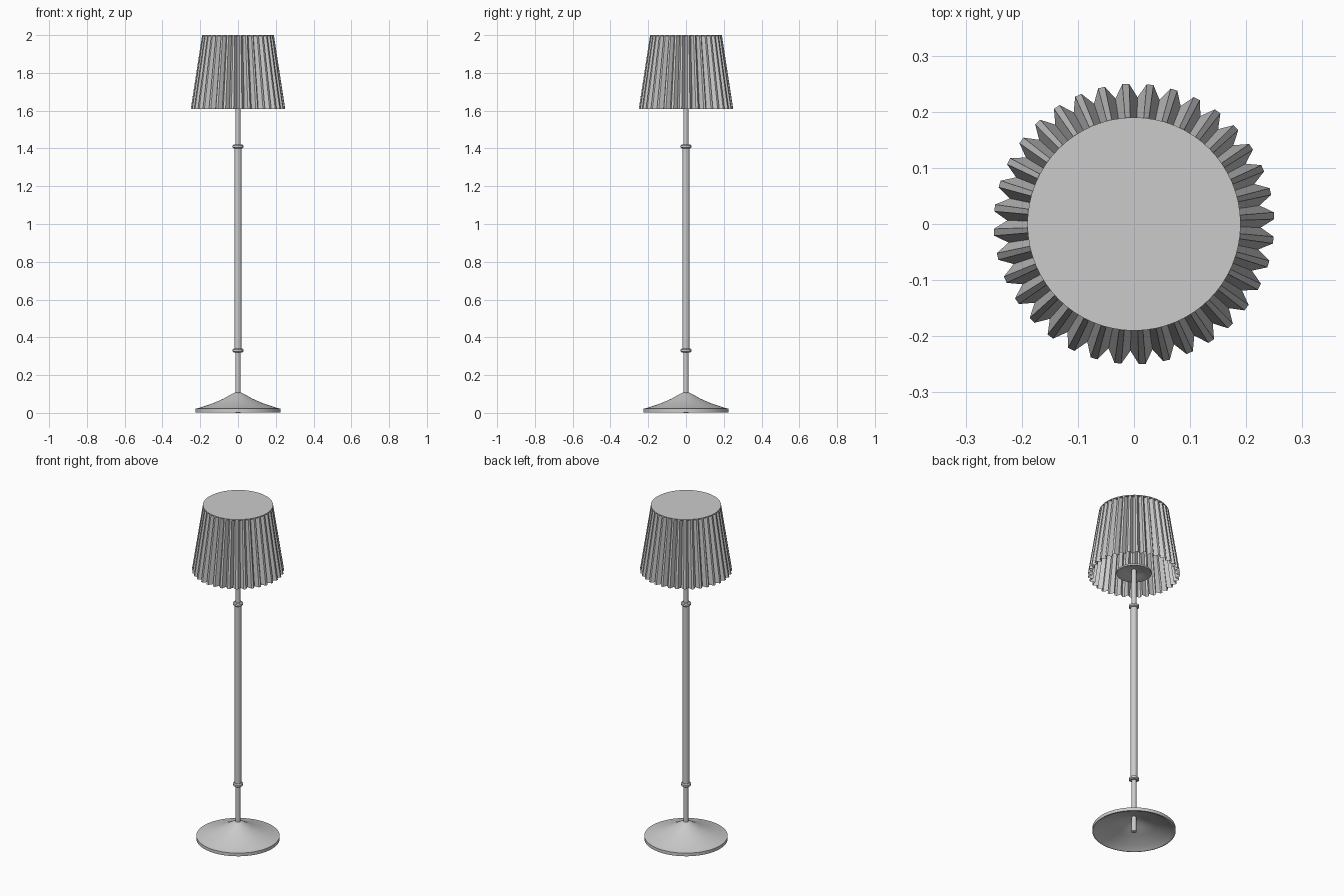
import bpy, bmesh
from math import sin, cos, pi, radians

cube = bpy.data.objects.get("Cube")
if cube:
    bpy.data.objects.remove(cube, do_unlink=True)

grey = bpy.data.materials.new("plain grey")
grey.use_nodes = True
colour = (0.6, 0.6, 0.6, 1)
grey.diffuse_color = colour
grey.node_tree.nodes["Principled BSDF"].inputs["Base Color"].default_value = colour


def finish(name, bm, smooth_angle=None):
    mesh = bpy.data.meshes.new(name)
    bm.to_mesh(mesh)
    bm.free()
    mesh.materials.append(grey)
    obj = bpy.data.objects.new(name, mesh)
    bpy.context.collection.objects.link(obj)
    if smooth_angle:
        bpy.ops.object.select_all(action='DESELECT')
        obj.select_set(True)
        bpy.context.view_layer.objects.active = obj
        bpy.ops.object.shade_smooth_by_angle(angle=radians(smooth_angle))
    return obj


def lathe(name, profile, sides=32):
    """Turn a (radius, height) profile around the vertical axis."""
    bm = bmesh.new()
    verts = [bm.verts.new((r, 0, z)) for r, z in profile]
    edges = [bm.edges.new(pair) for pair in zip(verts, verts[1:])]
    bmesh.ops.spin(bm, geom=verts + edges, axis=(0, 0, 1), cent=(0, 0, 0),
                   angle=2 * pi, steps=sides, use_merge=True)
    bmesh.ops.remove_doubles(bm, verts=bm.verts, dist=0.0001)
    bmesh.ops.recalc_face_normals(bm, faces=bm.faces)
    return finish(name, bm, 30)


# Hollow weighted foot: outer slope, rim, then the underside
lathe("base", [(0, 0.108), (0.016, 0.108), (0.035, 0.099), (0.075, 0.076),
               (0.13, 0.052), (0.2, 0.028), (0.226, 0.022), (0.226, 0.003),
               (0.218, 0.003), (0.19, 0.022), (0.12, 0.045), (0.065, 0.068),
               (0.014, 0.09), (0, 0.09)], 48)

# Pole in three sections
for name, radius, low, high in (("lower_pole", 0.0135, 0, 0.33),
                                ("middle_pole", 0.019, 0.33, 1.41),
                                ("upper_pole", 0.0135, 1.41, 1.64)):
    lathe(name, [(0, low), (radius, low), (radius, high), (0, high)], 24)

# Collars at the joints
for name, z in (("lower_collar", 0.33), ("upper_collar", 1.41)):
    lathe(name, [(0, z - 0.01), (0.022, z - 0.01), (0.028, z - 0.005),
                 (0.028, z + 0.005), (0.022, z + 0.01), (0, z + 0.01)], 24)

# Small dish on top of the pole, inside the shade
lathe("shade_holder", [(0, 1.655), (0.02, 1.65), (0.06, 1.634), (0.095, 1.625),
                       (0.095, 1.615), (0.088, 1.615), (0.05, 1.63), (0, 1.638)], 32)

# Pleated shade: flat narrow ridges with sharp valleys between them
pleats = 36
bm = bmesh.new()
rings = []
for z, ridge, valley in ((1.61, 0.25, 0.226), (2.0, 0.19, 0.17)):
    ring = []
    for i in range(pleats):
        for offset, radius in ((-1.4, ridge), (1.4, ridge), (5, valley)):
            a = radians(i * 360 / pleats + 3.4 + offset)
            ring.append(bm.verts.new((radius * cos(a), radius * sin(a), z)))
    rings.append(ring)
low, high = rings
for i in range(len(low)):
    j = (i + 1) % len(low)
    bm.faces.new((low[i], low[j], high[j], high[i]))
finish("pleated_shade", bm)

# Thin round lid
lathe("shade_lid", [(0, 2.0), (0.19, 2.0), (0.19, 1.995), (0, 1.995)], 64)
